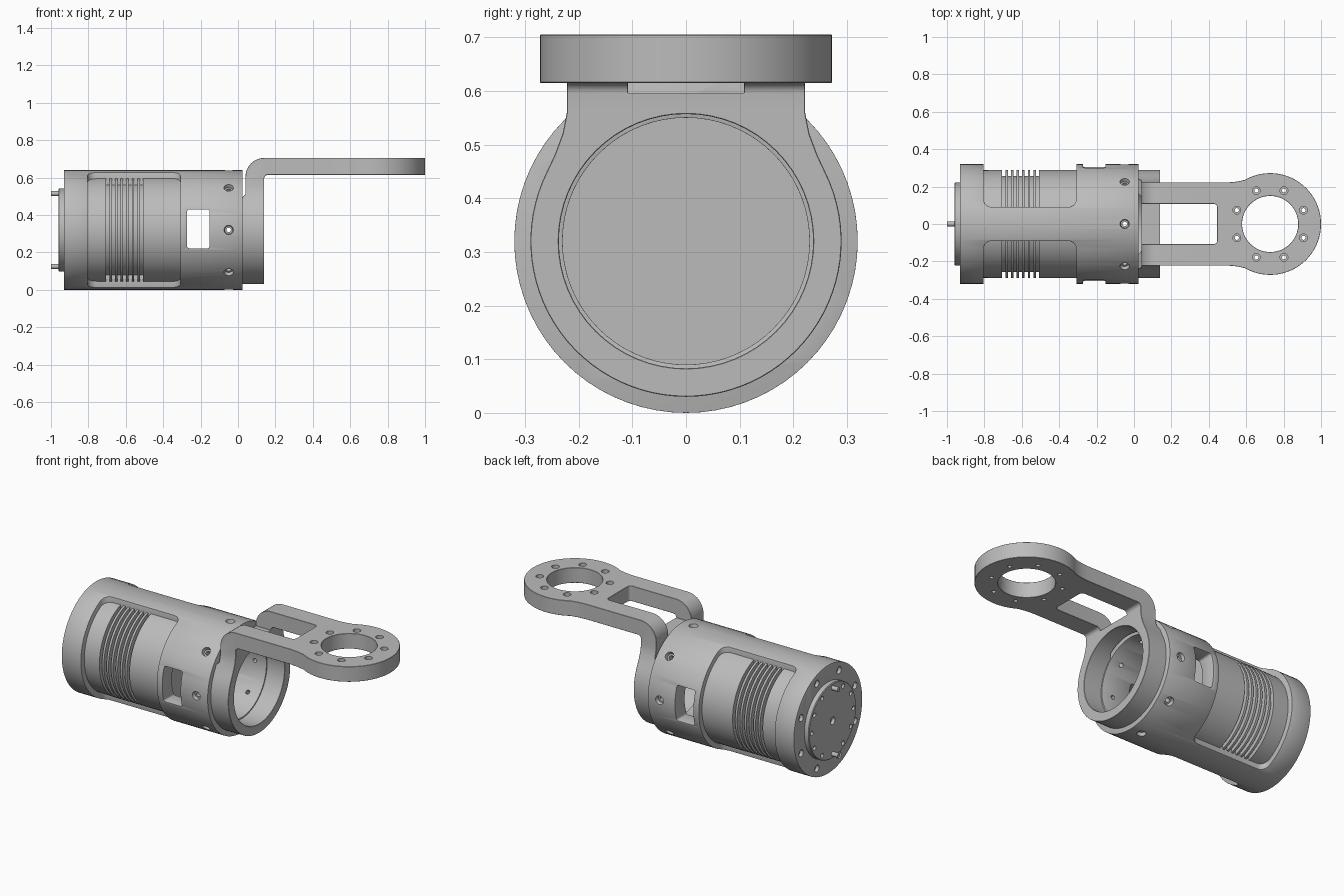
import bpy, bmesh
from math import pi, cos, sin, radians
from mathutils import Matrix, Vector

cube = bpy.data.objects.get("Cube")
if cube:
    bpy.data.objects.remove(cube, do_unlink=True)

grey = bpy.data.materials.new("machined grey")
grey.use_nodes = True
COLOUR = (0.5, 0.5, 0.5, 1)
grey.diffuse_color = COLOUR
grey.node_tree.nodes["Principled BSDF"].inputs["Base Color"].default_value = COLOUR

CZ = 0.32      # height of the barrel axis
R = 0.32       # barrel radius


def to_object(bm, name):
    bmesh.ops.recalc_face_normals(bm, faces=bm.faces)
    mesh = bpy.data.meshes.new(name)
    bm.to_mesh(mesh)
    bm.free()
    mesh.materials.append(grey)
    ob = bpy.data.objects.new(name, mesh)
    bpy.context.collection.objects.link(ob)
    return ob


def arc(cx, cy, r, a0, a1, n):
    return [(cx + r * cos(radians(a0 + (a1 - a0) * i / n)),
             cy + r * sin(radians(a0 + (a1 - a0) * i / n))) for i in range(n + 1)]


def circle(cx, cy, r, n=64):
    return arc(cx, cy, r, 0, 360, n)[:-1]


def rounded(x0, x1, y0, y1, r):
    return (arc(x1 - r, y1 - r, r, 0, 90, 6) + arc(x0 + r, y1 - r, r, 90, 180, 6)
            + arc(x0 + r, y0 + r, r, 180, 270, 6) + arc(x1 - r, y0 + r, r, 270, 360, 6))


def prism(name, pts, axis, a, b):
    """Extrude a flat outline along one axis from a to b."""
    place = {"x": lambda u, v, t: (t, u, v), "y": lambda u, v, t: (u, t, v),
             "z": lambda u, v, t: (u, v, t)}[axis]
    bm = bmesh.new()
    face = bm.faces.new([bm.verts.new(place(u, v, a)) for u, v in pts])
    ext = bmesh.ops.extrude_face_region(bm, geom=[face])["geom"]
    step = Vector(place(0, 0, b)) - Vector(place(0, 0, a))
    bmesh.ops.translate(bm, vec=step, verts=[g for g in ext if isinstance(g, bmesh.types.BMVert)])
    return to_object(bm, name)


def lathe(name, profile):
    """Spin an (x, radius) profile around the barrel axis."""
    bm = bmesh.new()
    vs = [bm.verts.new((x, 0, CZ + r)) for x, r in profile]
    es = [bm.edges.new(p) for p in zip(vs, vs[1:])]
    bmesh.ops.spin(bm, geom=vs + es, cent=(0, 0, CZ), axis=(1, 0, 0), angle=2 * pi, steps=64)
    bmesh.ops.remove_doubles(bm, verts=bm.verts, dist=1e-5)
    return to_object(bm, name)


def cones(name, specs):
    """Several separate round cutters: (matrix, r1, r2, depth)."""
    bm = bmesh.new()
    for m, r1, r2, d in specs:
        bmesh.ops.create_cone(bm, cap_ends=True, segments=20, radius1=r1, radius2=r2,
                              depth=d, matrix=m)
    return to_object(bm, name)


def apply(ob, mod):
    bpy.ops.object.select_all(action="DESELECT")
    bpy.context.view_layer.objects.active = ob
    ob.select_set(True)
    bpy.ops.object.modifier_apply(modifier=mod.name)


def boolean(ob, cutter, op="DIFFERENCE"):
    mod = ob.modifiers.new("cut", "BOOLEAN")
    mod.operation, mod.object, mod.solver = op, cutter, "EXACT"
    apply(ob, mod)
    bpy.data.objects.remove(cutter, do_unlink=True)


def bevel(ob, width, segments=1):
    mod = ob.modifiers.new("edge", "BEVEL")
    mod.width, mod.segments = width, segments
    mod.limit_method, mod.angle_limit = "ANGLE", radians(40)
    apply(ob, mod)


def smooth(ob):
    bpy.ops.object.select_all(action="DESELECT")
    bpy.context.view_layer.objects.active = ob
    ob.select_set(True)
    bpy.ops.object.shade_smooth_by_angle(angle=radians(30))


def axial(x, angle, r):
    """Matrix for a cutter along x on a bolt circle."""
    return (Matrix.Translation((x, r * sin(angle), CZ + r * cos(angle)))
            @ Matrix.Rotation(pi / 2, 4, "Y"))


# Outer barrel with two large side windows and a cross slot
barrel = prism("barrel_shell", circle(0, CZ, R, 72), "x", -0.93, 0.025)
boolean(barrel, prism("bore", circle(0, CZ, 0.23, 72), "x", -0.9, 0.2))
for y0, y1 in ((0.09, 0.6), (-0.6, -0.09)):
    boolean(barrel, prism("window", rounded(-0.805, -0.308, y0, y1, 0.045), "z", -0.2, 0.9))
boolean(barrel, prism("slot", rounded(-0.272, -0.152, 0.222, 0.43, 0.012), "y", -0.6, 0.6))
bevel(barrel, 0.008, 2)

# Countersunk radial screw holes near the open end
specs = []
for i in range(8):
    turn = Matrix.Translation((-0.05, 0, CZ)) @ Matrix.Rotation(i * pi / 4, 4, "X")
    specs.append((turn @ Matrix.Translation((0, 0, R)), 0.021, 0.03, 0.04))
boolean(barrel, cones("sinks", specs))
specs = [(m @ Matrix.Translation((0, 0, -0.05)), 0.012, 0.012, 0.16) for m, *_ in specs]
boolean(barrel, cones("screw_holes", specs))
# Axial screw holes in the closed end
boolean(barrel, cones("end_holes", [(axial(-0.93, (i + 0.5) * pi / 4, 0.272), 0.02, 0.02, 0.05)
                                    for i in range(8)]))
smooth(barrel)

# Inner core with cooling grooves
profile = [(-0.91, 0), (-0.91, 0.285)]
for i in range(7):
    x = -0.705 + 0.03 * i
    profile += [(x, 0.29), (x, 0.257), (x + 0.017, 0.257), (x + 0.017, 0.29)]
profile += [(-0.302, 0.29), (-0.302, 0)]
smooth(lathe("finned_core", profile))

# End flange with bolt circle and centre hole
flange = prism("end_flange", circle(0, CZ, 0.222), "x", -0.96, -0.92)
bevel(flange, 0.004)
boolean(flange, cones("flange_holes", [(axial(-0.96, i * pi / 6, 0.195), 0.013, 0.013, 0.04)
                                       for i in range(12) if i % 6]
                      + [(axial(-0.96, 0, 0), 0.022, 0.022, 0.04)]))
smooth(flange)

# Two locating pins
for name, a in (("upper_pin", 0), ("lower_pin", pi)):
    smooth(cones(name, [(axial(-0.975, a, 0.195), 0.013, 0.013, 0.05)]))

# Bracket: upright collar with a neck
side = [(0.222, 0.8), (0.222, 0.56), (0.23, 0.52), (0.245, 0.48), (0.259, 0.45)]
collar = arc(0, CZ, 0.29, 26.6, -206.6, 56)
outline = side[:-1] + collar + [(-y, z) for y, z in reversed(side[:-1])]
bracket = prism("bracket_arm", outline, "x", 0.0, 0.17)

# Bracket: flat arm with a round eye
CX, EYE = 0.728, 0.272
edge = [(0.15, 0.222), (0.50, 0.222), (0.545, 0.226)]
eye = arc(CX, 0, EYE, 120, -120, 48)
arm = prism("arm", edge + eye + [(x, -y) for x, y in reversed(edge)], "z", 0.60, 0.80)
boolean(bracket, arm, "UNION")

# Bent side profile trims the collar and arm to thickness
bend = ([(0.02, -0.1), (0.02, 0.49), (0.04, 0.51)] + arc(0.14, 0.605, 0.10, 180, 90, 10)
        + [(1.1, 0.705), (1.1, 0.615)] + arc(0.16, 0.595, 0.02, 90, 180, 5) + [(0.14, -0.1)])
boolean(bracket, prism("bend", bend, "y", -0.5, 0.5), "INTERSECT")
boolean(bracket, prism("collar_bore", circle(0, CZ, 0.237), "x", -0.1, 0.3))
boolean(bracket, prism("arm_slot", rounded(-0.1, 0.445, -0.108, 0.108, 0.02), "z", 0.595, 0.9))
boolean(bracket, prism("eye_bore", circle(CX, 0, 0.15), "z", 0.5, 0.9))
bevel(bracket, 0.009)

# Bolt circle around the eye: counterbore above, small hole through
spots = [(CX + 0.193 * cos((i + 0.5) * pi / 4), 0.193 * sin((i + 0.5) * pi / 4)) for i in range(8)]
for z, r, d in ((0.705, 0.021, 0.06), (0.66, 0.011, 0.2)):
    boolean(bracket, cones("bolt_holes", [(Matrix.Translation((x, y, z)), r, r, d)
                                          for x, y in spots]))
smooth(bracket)
